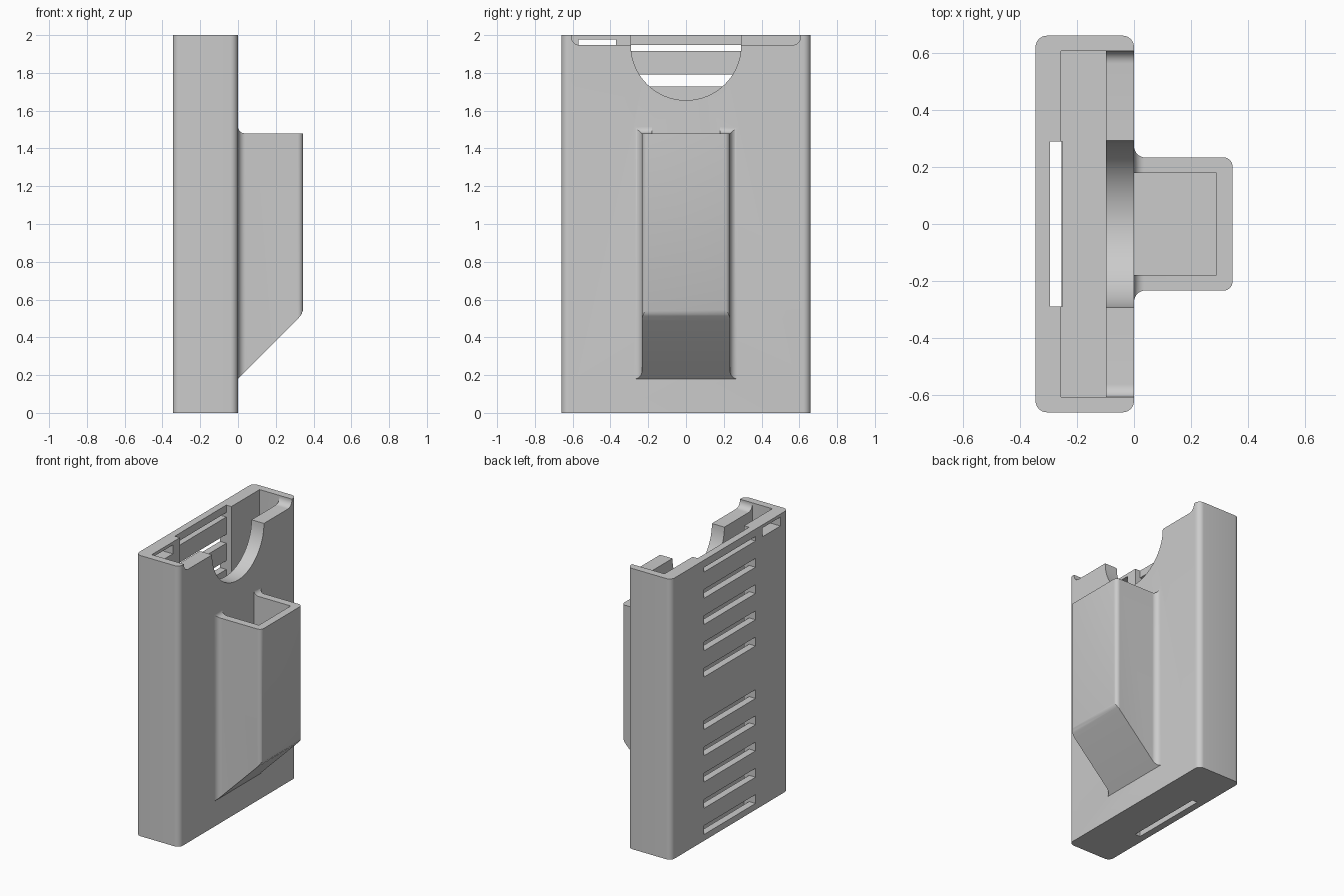
import bpy, bmesh, math
from mathutils import Vector

cube = bpy.data.objects.get("Cube")
if cube:
    bpy.data.objects.remove(cube, do_unlink=True)

grey = bpy.data.materials.new("plain_grey")
grey.use_nodes = True
COLOUR = (0.6, 0.6, 0.6, 1)
grey.diffuse_color = COLOUR
grey.node_tree.nodes["Principled BSDF"].inputs["Base Color"].default_value = COLOUR


def finish(name, bm):
    bmesh.ops.recalc_face_normals(bm, faces=bm.faces)
    mesh = bpy.data.meshes.new(name)
    bm.to_mesh(mesh)
    bm.free()
    mesh.materials.append(grey)
    ob = bpy.data.objects.new(name, mesh)
    bpy.context.collection.objects.link(ob)
    return ob


def prism(name, points, axis, low, high):
    """Extrude a 2D outline along an axis from low to high."""
    place = {"x": lambda a, b: (low, a, b), "y": lambda a, b: (a, low, b),
             "z": lambda a, b: (a, b, low)}[axis]
    bm = bmesh.new()
    face = bm.faces.new([bm.verts.new(place(a, b)) for a, b in points])
    ext = bmesh.ops.extrude_face_region(bm, geom=[face])
    shift = Vector([high - low if axis == k else 0 for k in "xyz"])
    bmesh.ops.translate(bm, vec=shift,
                        verts=[v for v in ext["geom"] if isinstance(v, bmesh.types.BMVert)])
    return finish(name, bm)


def box(name, x0, x1, y0, y1, z0, z1):
    return prism(name, [(x0, y0), (x1, y0), (x1, y1), (x0, y1)], "z", z0, z1)


def arc(ca, cb, r, start, end, n=8):
    angles = [math.radians(start + (end - start) * i / n) for i in range(n + 1)]
    return [(ca + r * math.cos(t), cb + r * math.sin(t)) for t in angles]


def combine(target, other, operation):
    mod = target.modifiers.new("combine", "BOOLEAN")
    mod.operation, mod.solver, mod.object = operation, "EXACT", other
    bpy.context.view_layer.objects.active = target
    bpy.ops.object.modifier_apply(modifier=mod.name)
    bpy.data.objects.remove(other, do_unlink=True)


# Main case: tall box with rounded upright edges
BACK, HALF, R = -0.345, 0.66, 0.04
case = prism("holder_case",
             arc(-R, HALF - R, R, 0, 90) + arc(BACK + R, HALF - R, R, 90, 180)
             + arc(BACK + R, R - HALF, R, 180, 270) + arc(-R, R - HALF, R, 270, 360),
             "z", 0, 2)

# Main compartment, open at the top
combine(case, box("compartment", -0.255, -0.098, -0.607, 0.607, 0.055, 2.1), "DIFFERENCE")

# Lowered front lip with a half-round thumb notch
LIP, NOTCH, F = 1.947, 0.292, 0.045
lip = ([(-0.607, 2.1)] + arc(F - 0.607, LIP + F, F, 180, 270)
       + arc(0, LIP, NOTCH, 180, 360, 32)
       + arc(0.607 - F, LIP + F, F, 270, 360) + [(0.607, 2.1)])
combine(case, prism("lip_cut", lip, "x", -0.2, 0.1), "DIFFERENCE")

# Groove down the inside of the back wall, open through the floor
combine(case, box("groove", -0.295, -0.254, -0.29, 0.29, -0.1, 2.1), "DIFFERENCE")

# Vent slots through the back wall, with one gap in the row
vents = [(0.045 + 0.187 * i, 0.063) for i in range(10) if i != 5] + [(1.915, 0.032)]
for z, height in vents:
    combine(case, box("vent", -0.5, -0.25, -0.29, 0.29, z, z + height), "DIFFERENCE")
combine(case, box("corner_slot", -0.5, -0.2, -0.57, -0.37, 1.915, 1.978), "DIFFERENCE")

# Outer pocket: rounded outside corners, concave fillets at the case
OUT, W, C, J = 0.345, 0.233, 0.03, 0.04
half = arc(J, W + J, J, 180, 270) + arc(OUT - C, W - C, C, 90, 0)
outline = [(-0.03, W + J)] + half + [(x, -y) for x, y in reversed(half)] + [(-0.03, -W - J)]
pocket = prism("pocket", outline, "z", 0.05, 1.515)

# Flat pocket rim, rising in a small fillet against the case
T = 0.035
rim = [(0.5, 1.6), (-0.1, 1.6), (-0.1, 1.48 + T)] + arc(T, 1.48 + T, T, 180, 270) + [(0.5, 1.48)]
combine(pocket, prism("rim_cut", rim, "y", -0.5, 0.5), "DIFFERENCE")

# Sloped underside with a softened lower edge
slope = [(-0.2, -0.02), (0.31, 0.49), (0.333, 0.517), (0.345, 0.545), (0.5, 0.545), (0.5, -0.02)]
combine(pocket, prism("slope_cut", slope, "y", -0.5, 0.5), "DIFFERENCE")
combine(pocket, box("pocket_space", -0.1, 0.29, -0.179, 0.179, 0.55, 1.7), "DIFFERENCE")
combine(case, pocket, "UNION")

# Smooth the curved parts, keep the corners crisp
bpy.ops.object.select_all(action="DESELECT")
case.select_set(True)
bpy.context.view_layer.objects.active = case
bpy.ops.object.shade_smooth_by_angle(angle=math.radians(30))
